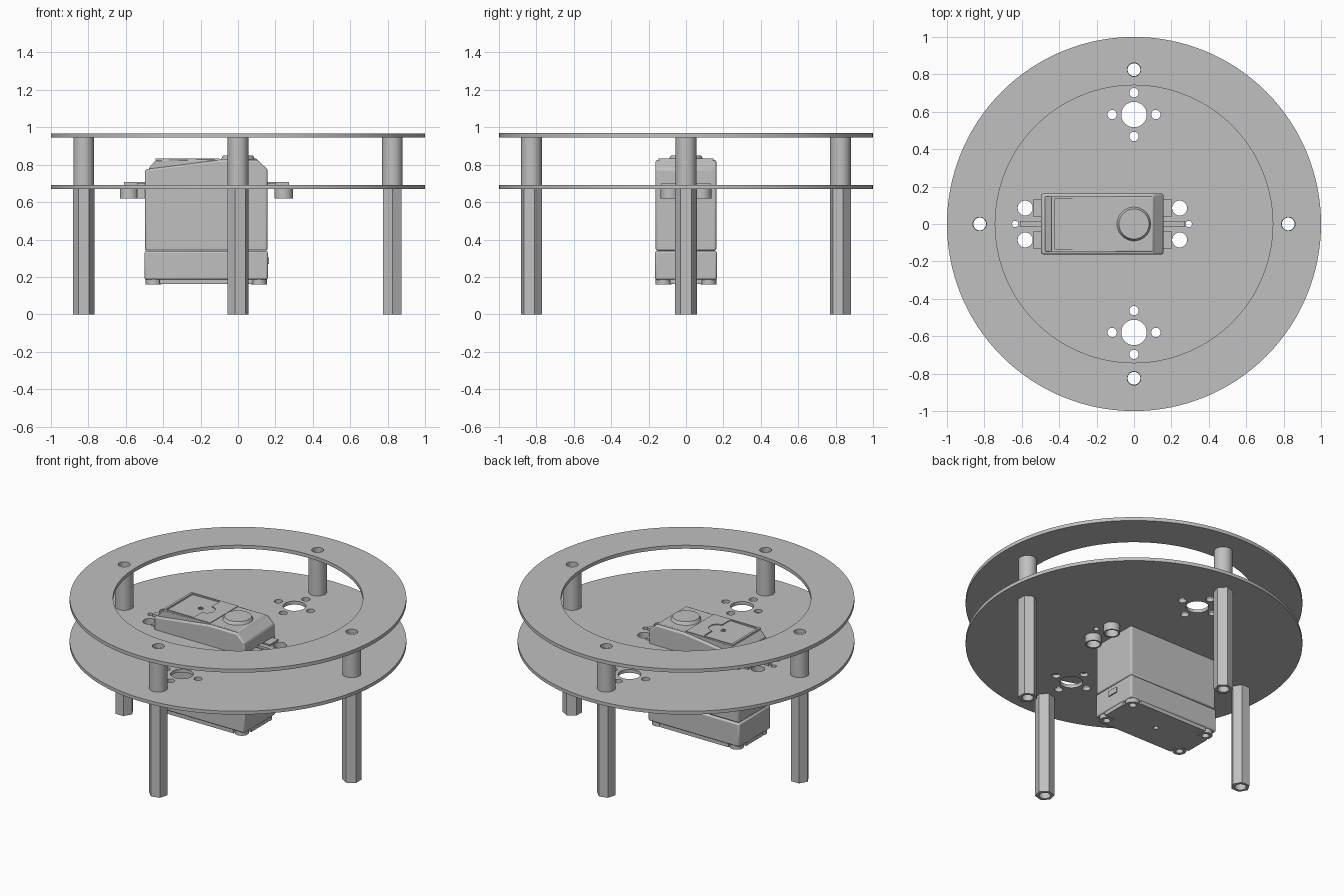
import bpy, bmesh
from math import sin, cos, pi, radians

cube = bpy.data.objects.get("Cube")
if cube:
    bpy.data.objects.remove(cube, do_unlink=True)

GREY = (0.527, 0.527, 0.527, 1)
mat = bpy.data.materials.new("light_grey")
mat.use_nodes = True
mat.diffuse_color = GREY
mat.node_tree.nodes["Principled BSDF"].inputs["Base Color"].default_value = GREY


def finish(name, mesh, bevel=0):
    ob = bpy.data.objects.new(name, mesh)
    bpy.context.scene.collection.objects.link(ob)
    mesh.materials.clear()
    mesh.materials.append(mat)
    if bevel:
        mod = ob.modifiers.new("soft_edges", "BEVEL")
        mod.width, mod.segments, mod.limit_method = bevel, 2, "ANGLE"
        mod.angle_limit = radians(40)
    bpy.ops.object.select_all(action="DESELECT")
    ob.select_set(True)
    bpy.context.view_layer.objects.active = ob
    bpy.ops.object.shade_smooth_by_angle(angle=radians(30))
    return ob


def circle(x, y, r, n=32, turn=0):
    return [(x + r * cos(turn + 2 * pi * i / n), y + r * sin(turn + 2 * pi * i / n)) for i in range(n)]


def rect(x0, x1, y0, y1):
    return [(x0, y0), (x1, y0), (x1, y1), (x0, y1)]


def sheet(name, z0, z1, *outlines):
    """Plan outline with the inner outlines left as holes, raised from z0 to z1."""
    curve = bpy.data.curves.new(name, "CURVE")
    curve.dimensions, curve.fill_mode = "2D", "BOTH"
    curve.extrude = (z1 - z0) / 2
    for pts in outlines:
        sp = curve.splines.new("POLY")
        sp.points.add(len(pts) - 1)
        for p, (x, y) in zip(sp.points, pts):
            p.co = (x, y, 0, 1)
        sp.use_cyclic_u = True
    tmp = bpy.data.objects.new(name + "_tmp", curve)
    bpy.context.scene.collection.objects.link(tmp)
    dg = bpy.context.evaluated_depsgraph_get()
    mesh = bpy.data.meshes.new_from_object(tmp.evaluated_get(dg))
    bpy.data.objects.remove(tmp, do_unlink=True)
    bm = bmesh.new()
    bm.from_mesh(mesh)
    bmesh.ops.translate(bm, verts=bm.verts, vec=(0, 0, (z0 + z1) / 2))
    bmesh.ops.remove_doubles(bm, verts=bm.verts, dist=1e-5)
    bmesh.ops.recalc_face_normals(bm, faces=bm.faces)
    bm.to_mesh(mesh)
    bm.free()
    return finish(name, mesh)


def prism(name, profile, half, bevel=0):
    """Side profile in x and z, spanning y from -half to half."""
    bm = bmesh.new()
    face = bm.faces.new([bm.verts.new((x, -half, z)) for x, z in profile])
    new = bmesh.ops.extrude_face_region(bm, geom=[face])["geom"]
    bmesh.ops.translate(bm, verts=[v for v in new if isinstance(v, bmesh.types.BMVert)], vec=(0, 2 * half, 0))
    bmesh.ops.recalc_face_normals(bm, faces=bm.faces)
    mesh = bpy.data.meshes.new(name)
    bm.to_mesh(mesh)
    bm.free()
    return finish(name, mesh, bevel)


# Decks
posts = {"right": (-0.825, 0, 0), "left": (0.825, 0, 30),
         "back": (0, 0.825, 15), "front": (0, -0.825, 15)}
post_holes = [circle(x, y, 0.036) for x, y, _ in posts.values()]
ear_holes = [circle(x, y, 0.04) for x in (-0.582, 0.244) for y in (-0.085, 0.085)]
slot_holes = [circle(-0.635, 0, 0.017, 16), circle(0.293, 0, 0.017, 16)]
motor_holes = []
for y in (0.585, -0.58):
    motor_holes.append(circle(0, y, 0.068))
    for dx, dy in ((1, 0), (-1, 0), (0, 1), (0, -1)):
        motor_holes.append(circle(0.117 * dx, y + 0.117 * dy, 0.025, 20))
sheet("lower_deck", 0.67, 0.692, circle(0, 0, 1, 128), *post_holes, *ear_holes, *slot_holes, *motor_holes)
sheet("upper_ring", 0.945, 0.968, circle(0, 0, 1, 128), circle(0, 0, 0.742, 128), *post_holes)

# Hollow hexagonal legs and round spacers
for side, (x, y, turn) in posts.items():
    sheet(side + "_leg", 0, 0.67, circle(x, y, 0.0575, 6, radians(turn)), circle(x, y, 0.034))
    sheet(side + "_spacer", 0.692, 0.945, circle(x, y, 0.055), circle(x, y, 0.035))

# Servo case
prism("servo_body", [(-0.497, 0.34), (0.158, 0.34), (0.158, 0.775), (0.105, 0.825),
                     (-0.1, 0.825), (-0.497, 0.775)], 0.162, 0.01)
prism("servo_tray", rect(-0.5, 0.16, 0.185, 0.338), 0.165, 0.01)
prism("servo_lid", [(-0.475, 0.75), (-0.475, 0.785), (-0.44, 0.824), (-0.1, 0.83), (0.1, 0.832),
                    (0.15, 0.775), (0.15, 0.75)], 0.148, 0.005)
prism("servo_socket", rect(0.155, 0.167, 0.27, 0.305), 0.035)

# Lid rim around a sunken panel with a round tab
tab = [(-0.225 + 0.05 * cos(a * pi / 12), 0.05 * sin(a * pi / 12)) for a in range(-6, 7)]
panel = [(-0.425, -0.135), (-0.225, -0.135)] + tab + [(-0.225, 0.135), (-0.425, 0.135)]
sheet("lid_rim", 0.822, 0.834, rect(-0.44, -0.1, -0.146, 0.146), panel)
sheet("lid_screw", 0.82, 0.831, circle(-0.27, 0, 0.017, 20), circle(-0.27, 0, 0.01, 20))

# Output boss
bm = bmesh.new()
bmesh.ops.create_cone(bm, cap_ends=True, segments=48, radius1=0.112, radius2=0.08, depth=0.06)
bmesh.ops.translate(bm, verts=bm.verts, vec=(0, 0, 0.82))
boss = bpy.data.meshes.new("output_boss")
bm.to_mesh(boss)
bm.free()
finish("output_boss", boss)

# Bottom plate with notched corners and ring screws
cx, cy, hx, hy, n = -0.17, 0, 0.325, 0.16, 0.075
base = []
for sx, sy in ((1, 1), (-1, 1), (-1, -1), (1, -1)):
    corner = [(cx + sx * hx, sy * (hy - n)), (cx + sx * (hx - n), sy * (hy - n)), (cx + sx * (hx - n), sy * hy)]
    base += corner if sx * sy > 0 else corner[::-1]
sheet("base_plate", 0.163, 0.19, base, circle(cx, cy, 0.016, 20))
for i, x in enumerate((-0.452, 0.112)):
    for j, y in enumerate((-0.12, 0.12)):
        sheet(f"case_screw_{i}_{j}", 0.16, 0.19, circle(x, y, 0.042, 24), circle(x, y, 0.022, 24))

# Mounting ears: thin flange on the deck, bored blocks under it
for side, s, inner, hole in (("right", -1, -0.49, -0.582), ("left", 1, 0.152, 0.244)):
    prism(side + "_ear_rib", rect(min(inner, inner + s * 0.12), max(inner, inner + s * 0.12), 0.69, 0.707), 0.016)
    for y in (-0.085, 0.085):
        end = "front" if y < 0 else "back"
        sheet(f"{side}_{end}_ear_ring", 0.62, 0.672, circle(hole, y, 0.05), circle(hole, y, 0.04))
        web = hole - s * 0.041
        sheet(f"{side}_{end}_ear_flange", 0.69, 0.702,
              rect(min(inner, web), max(inner, web), y - 0.045, y + 0.045))
prism("right_ear_block", rect(-0.54, -0.49, 0.62, 0.672), 0.14)
prism("right_ear_bridge", rect(-0.615, -0.53, 0.62, 0.672), 0.035)
